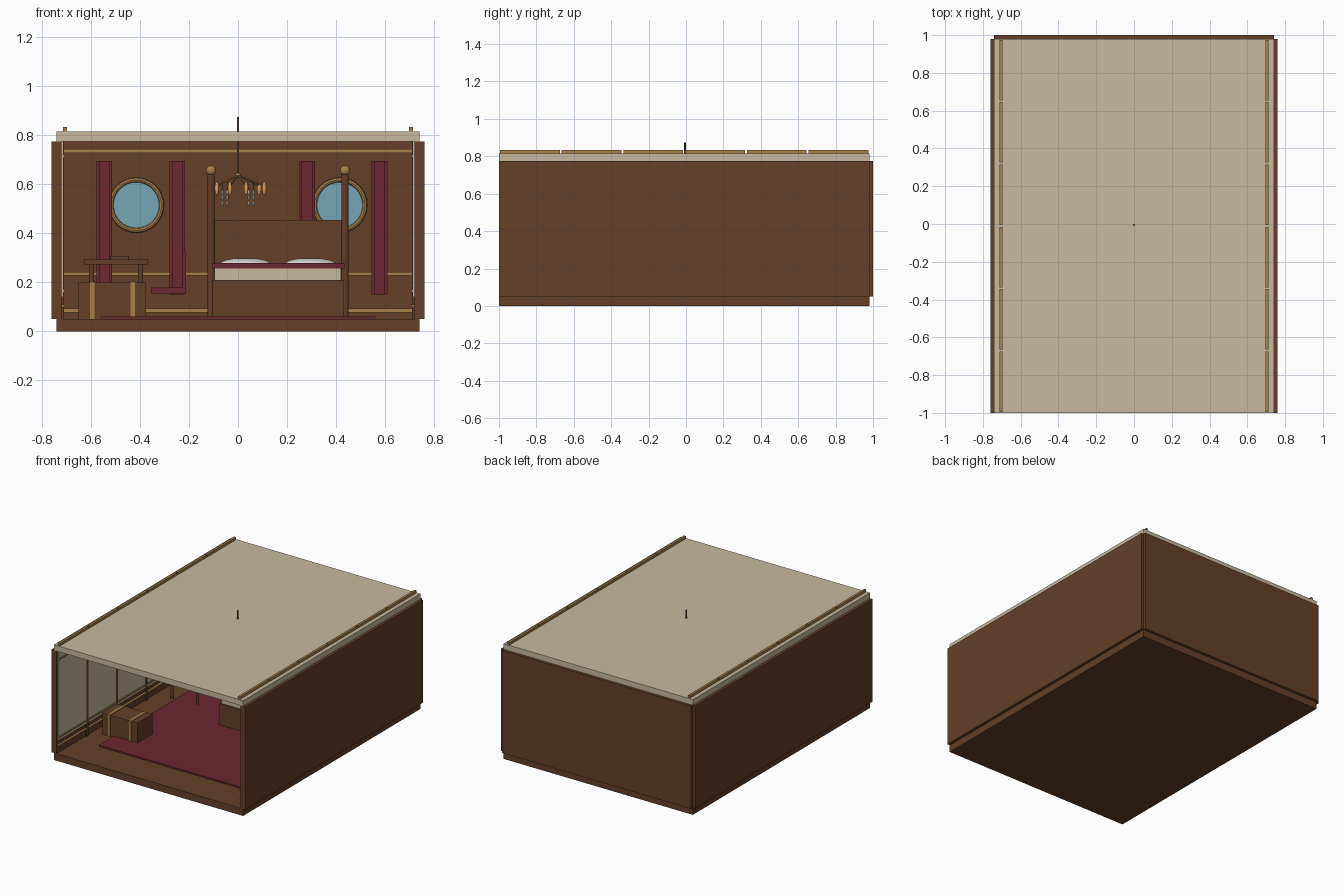
import bpy, math
from mathutils import Vector

if "Cube" in bpy.data.objects:
    bpy.data.objects.remove(bpy.data.objects["Cube"])


def mat(name, r, g, b):
    m = bpy.data.materials.new(name)
    m.diffuse_color = (r, g, b, 1)
    m.use_nodes = True
    m.node_tree.nodes["Principled BSDF"].inputs["Base Color"].default_value = m.diffuse_color
    return m


WOOD = mat("wood", .13, .05, .022)
CREAM = mat("cream", .58, .49, .35)
GOLD = mat("gold", .40, .22, .07)
RED = mat("red", .15, .02, .032)
BLUE = mat("glass", .18, .38, .46)
WHITE = mat("linen", .72, .70, .64)
FLAME = mat("flame", .75, .33, .10)


def finish(name, m, smooth=False):
    o = bpy.context.object
    o.name = name
    o.data.materials.append(m)
    if smooth:
        bpy.ops.object.shade_smooth_by_angle()
    return o


def box(name, m, x0, x1, y0, y1, z0, z1):
    bpy.ops.mesh.primitive_cube_add(size=1, location=((x0 + x1) / 2, (y0 + y1) / 2, (z0 + z1) / 2))
    o = finish(name, m)
    o.scale = (abs(x1 - x0), y1 - y0, z1 - z0)
    return o


def rod(name, m, a, b, r, n=12):
    a, b = Vector(a), Vector(b)
    d = b - a
    bpy.ops.mesh.primitive_cylinder_add(vertices=n, radius=r, depth=d.length, location=(a + b) / 2,
                                        rotation=d.to_track_quat('Z', 'Y').to_euler())
    return finish(name, m, True)


def ball(name, m, loc, s, seg=16, rings=10):
    bpy.ops.mesh.primitive_uv_sphere_add(segments=seg, ring_count=rings, radius=1, location=loc)
    o = finish(name, m, True)
    o.scale = s
    return o


# Room shell
box("floor", WOOD, -.74, .74, -1, .98, 0, .05)
box("ceiling", CREAM, -.74, .74, -1, .98, .775, .815)
box("back_wall", WOOD, -.74, .74, .96, 1, .05, .775)

# Side walls with panels, posts and trims
for s in (-1, 1):
    box("side_wall", WOOD, s * .72, s * .76, -1, .98, .05, .775)
    for i in range(6):
        y = -.83 + .33 * i
        y0, y1 = y - .16, min(y + .155, .96)
        box("wall_panel", CREAM, s * .711, s * .721, y0, y1, .14, .775)
        box("crown_trim", GOLD, s * .697, s * .713, y - .165, min(y + .155, .975), .812, .833)
        for z in (.105, .165, .715):
            box("panel_trim", GOLD, s * .705, s * .722, y0, y1, z - .005, z + .005)
        if i:
            box("wall_post", WOOD, s * .709, s * .721, y - .178, y - .157, .05, .775)

# Back wall rails
for z in (.085, .235, .735):
    box("back_rail", GOLD, -.71, .71, .95, .962, z - .008, z + .008)

# Portholes
for x in (-.415, .415):
    rod("porthole_glass", BLUE, (x, .962, .515), (x, .95, .515), .1, 32)
    bpy.ops.mesh.primitive_torus_add(location=(x, .95, .515), rotation=(math.pi / 2, 0, 0), major_radius=.103,
                                     minor_radius=.01, major_segments=32, minor_segments=8)
    finish("porthole_ring", GOLD, True)

# Curtains: a middle fold standing in front of two narrow side folds
for x in (-.545, -.248, .282, .577):
    box("curtain", RED, x - .022, x + .022, .92, .945, .15, .695)
    for d in (-.026, .026):
        box("curtain_fold", RED, x + d - .006, x + d + .006, .928, .948, .15, .695)

# Rug
box("rug", RED, -.56, .56, -.755, .75, .05, .06)

# Bed
box("bed_base", WOOD, -.105, .43, -.06, .9, .05, .21)
box("mattress", CREAM, -.095, .42, -.05, .9, .21, .258)
box("blanket", RED, -.107, .435, -.055, .65, .257, .278)
box("headboard", WOOD, -.125, .45, .9, .94, .05, .455)
for x in (-.11, .437):
    rod("bed_post", WOOD, (x, .9, .05), (x, .9, .645), .014)
    ball("post_finial", GOLD, (x, .9, .656), (.021,) * 3)
for x in (.03, .295):
    ball("pillow", WHITE, (x, .77, .272), (.108, .08, .028), 24, 12)

# Writing table with a book
box("table_top", WOOD, -.628, -.367, .08, .46, .272, .293)
for x in (-.597, -.397):
    for y in (.115, .425):
        rod("table_leg", WOOD, (x, y, .05), (x, y, .273), .01)
box("book", WOOD, -.52, -.445, .2, .3, .293, .308)

# Chair beside the table
box("chair_seat", RED, -.355, -.215, .2, .34, .155, .178)
box("chair_back", RED, -.226, -.213, .2, .34, .155, .33)

# Trunk with straps
box("trunk", WOOD, -.65, -.376, -.588, -.42, .05, .2)
for x in (-.595, -.43):
    box("trunk_strap", GOLD, x - .009, x + .009, -.592, -.416, .05, .204)

# Chandelier
rod("chandelier_stem", WOOD, (0, -.005, .635), (0, -.005, .875), .005)
ball("chandelier_hub", GOLD, (0, -.005, .637), (.011,) * 3, 12, 8)
for k, a in enumerate((0, 36, -72, 72, 108, -108, -144, 144)):
    c, s = math.cos(math.radians(a)), math.sin(math.radians(a))
    rod("chandelier_arm", GOLD, (0, -.005, .637), (.105 * c, -.005 + .105 * s, .595), .0035, 8)
    ball("chandelier_lamp", FLAME, (.107 * c, -.005 + .107 * s, .583), (.009, .009, .028), 12, 8)
for k in range(6):
    a = math.radians(60 * k)
    x, y = .063 * math.cos(a), -.005 + .063 * math.sin(a)
    if abs(x) < .04:
        x *= 1.4
    rod("crystal_hanger", GOLD, (x, y, .575), (x, y, .614), .002, 6)
    for z in (.522, .545, .566):
        ball("crystal_drop", WHITE, (x, y, z), (.006, .006, .011), 8, 6)
